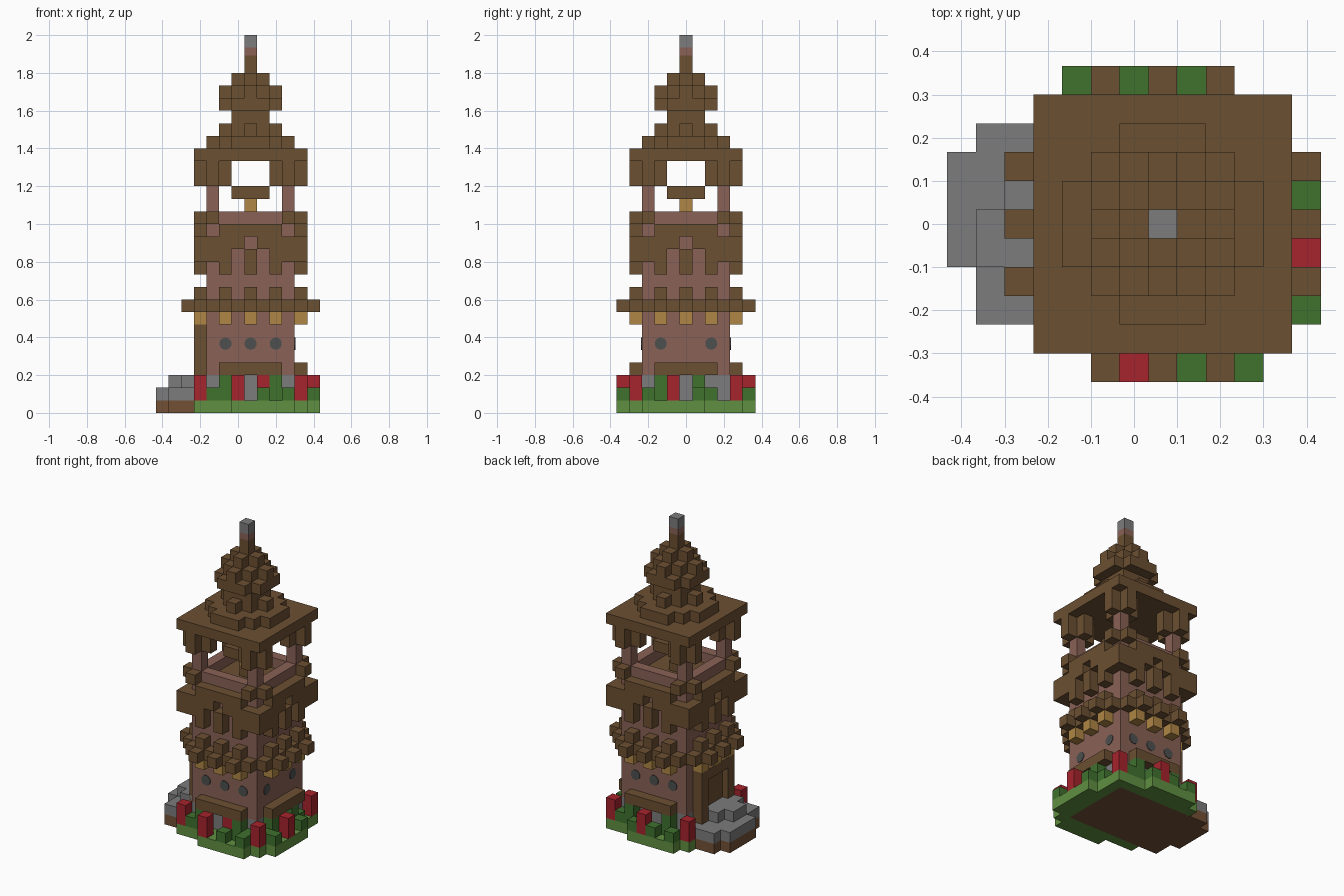
import bpy, bmesh, math
from mathutils import Matrix

cube = bpy.data.objects.get("Cube")
if cube:
    bpy.data.objects.remove(cube)

U = 2 / 30          # size of one block
AXIS = U            # the tower stands one block right of centre


def material(name, rgb):
    m = bpy.data.materials.new(name)
    m.use_nodes = True
    m.diffuse_color = (*rgb, 1)
    m.node_tree.nodes["Principled BSDF"].inputs["Base Color"].default_value = (*rgb, 1)
    return m


WOOD = material("brown wood", (.15, .08, .032))
DIRT = material("dirt", (.17, .08, .035))
BRICK = material("dusty brick", (.25, .12, .092))
STONE = material("grey stone", (.2, .2, .2))
GRASS = material("light grass", (.115, .28, .053))
LEAF = material("dark leaves", (.05, .165, .027))
RED = material("red petals", (.38, .017, .026))
GOLD = material("ochre", (.43, .24, .06))
DARK = material("dark window", (.075, .08, .08))


def finish(name, bm, mat):
    mesh = bpy.data.meshes.new(name)
    bm.to_mesh(mesh)
    bm.free()
    mesh.materials.append(mat)
    ob = bpy.data.objects.new(name, mesh)
    bpy.context.collection.objects.link(ob)
    return ob


def turned(boxes, turns=range(4)):
    """Repeat boxes by quarter turns about the tower axis."""
    out = []
    for t in turns:
        for x0, x1, y0, y1, k0, k1 in boxes:
            for _ in range(t):
                x0, x1, y0, y1 = -y1, -y0, x0, x1
            out.append((x0, x1, y0, y1, k0, k1))
    return out


def blocks(name, mat, boxes):
    """Boxes given by first and last block index on x, y and z."""
    bm = bmesh.new()
    for x0, x1, y0, y1, k0, k1 in boxes:
        size = ((x1 - x0 + 1) * U, (y1 - y0 + 1) * U, (k1 - k0 + 1) * U)
        mid = ((x0 + x1) / 2 * U + AXIS, (y0 + y1) / 2 * U, (k0 + k1 + 1) / 2 * U)
        bmesh.ops.create_cube(bm, size=1, matrix=Matrix.Translation(mid) @ Matrix.Diagonal((*size, 1)))
    return finish(name, bm, mat)


def cells(points, k0, k1):
    return [(x, x, y, y, k0, k1) for x, y in points]


# Ground
blocks("dirt_base", DIRT, [(-6, 3, -3, 3, 0, 0), (-7, -7, -1, 2, 0, 0)])
blocks("grass_border", GRASS, [
    (-4, 4, -4, -4, 0, 0), (-4, 4, 4, 4, 0, 0), (4, 4, -3, 3, 0, 0),
    (-1, 3, -5, -5, 0, 0), (-3, 1, 5, 5, 0, 0), (5, 5, -3, 1, 0, 0)])

# Planting around three sides
blocks("low_bushes", LEAF, cells(
    [(1, -5), (3, -5), (5, 1), (5, -3), (-3, 5), (-1, 5), (1, 5),
     (-3, -4), (3, -4), (4, 2), (4, -3), (3, 4)], 1, 1))
blocks("tall_bushes", LEAF, cells(
    [(-2, -4), (2, -4), (4, -2), (4, 1), (-2, 4), (2, 4)], 1, 2))
blocks("flowers", RED, cells(
    [(-4, -4), (4, -4), (4, 4), (-4, 4), (-1, -5), (5, -1), (0, 5), (1, -4)], 1, 2))

# Stone footing and entrance steps
blocks("stone_footing", STONE, [(-3, 3, -3, 3, 1, 2)])
blocks("entrance_steps", STONE, [
    (-6, -4, -3, 3, 1, 1), (-7, -7, -1, 2, 1, 1),
    (-5, -4, -2, 1, 2, 2), (-6, -6, -1, 0, 2, 2)])

# Tower body with open parapet
blocks("tower_walls", BRICK, turned([(-3, 2, -3, -3, 3, 15)]))
blocks("bell_floor", WOOD, [(-2, 2, -2, 2, 3, 14)])
blocks("corner_pillars", BRICK, turned([(-3, -3, -3, -3, 16, 17)]))

# Door on the step side, sills on the others
blocks("door_frame", WOOD, [(-4, -4, -2, -2, 2, 6), (-4, -4, 2, 2, 2, 6), (-4, -4, -1, 1, 6, 6)])
door = blocks("door", WOOD, [(-4, -4, -1, 1, 3, 5)])
door.location.x = U * 0.6
blocks("window_sills", WOOD, turned([(-2, 2, -4, -4, 3, 3)], range(3)))

# Round windows, three in front and back, two on the right
bm = bmesh.new()
for turn, spots in ((0, (-2, 0, 2)), (1, (-2, 2)), (2, (-2, 0, 2))):
    for s in spots:
        place = (Matrix.Translation((AXIS, 0, 5.5 * U)) @ Matrix.Rotation(turn * math.pi / 2, 4, "Z")
                 @ Matrix.Translation((s * U, -3.5 * U, 0)) @ Matrix.Rotation(math.pi / 2, 4, "X"))
        bmesh.ops.create_cone(bm, cap_ends=True, segments=10, radius1=.033, radius2=.033,
                              depth=.008, matrix=place)
finish("round_windows", bm, DARK)

# Lower cornice on ochre corbels
posts = (-2, 0, 2)
blocks("corbels", GOLD, turned([(s, s, -4, -4, 7, 7) for s in posts]))
blocks("lower_cornice", WOOD, turned(
    [(-3, 3, -4, -4, 8, 8)]
    + [(s, s, -5, -5, 8, 8) for s in posts] + [(s, s, -4, -4, 9, 9) for s in posts]))

# Upper cornice with hanging teeth and stepped gable
blocks("upper_cornice", WOOD, turned([
    (-4, -1, -4, -4, 13, 13), (1, 3, -4, -4, 13, 13), (-4, -2, -4, -4, 12, 12), (2, 3, -4, -4, 12, 12),
    (-2, -2, -4, -4, 11, 11), (2, 2, -4, -4, 11, 11), (0, 0, -4, -4, 11, 12),
    (-2, 2, -4, -4, 14, 14)]))
blocks("parapet_corners", WOOD, turned([(-3, -3, -4, -4, 15, 15), (3, 3, -4, -4, 15, 15)]))

# Bell stand
blocks("bell_foot", WOOD, [(0, 0, 0, 0, 15, 15)])
blocks("bell_post", GOLD, [(0, 0, 0, 0, 16, 16)])
blocks("bell_top", WOOD, [(-1, 1, -1, 1, 17, 17)])

# Roof and its brackets
blocks("roof_brackets", WOOD, turned([
    (-3, -2, -3, -3, 18, 19), (2, 2, -3, -3, 18, 19),
    (-3, -3, -4, -4, 18, 19), (3, 3, -4, -4, 18, 19)]))
blocks("roof_slab", WOOD, [(-4, 4, -4, 4, 20, 20)])

# Stepped spire with a bulb
blocks("spire_base", WOOD, [
    (-3, 3, -1, 1, 21, 21), (-2, 2, -2, 2, 21, 21), (-1, 1, -3, 3, 21, 21),
    (-1, 1, -1, 1, 22, 23), (-2, 2, 0, 0, 22, 22), (0, 0, -2, 2, 22, 22)])
blocks("spire_bulb", WOOD, [
    (-2, 2, -1, 1, 24, 24), (-1, 1, -2, 2, 24, 24),
    (-1, 1, -1, 1, 25, 25), (-2, 2, 0, 0, 25, 25), (0, 0, -2, 2, 25, 25),
    (-1, 1, 0, 0, 26, 26), (0, 0, -1, 1, 26, 26)])

# Finial
blocks("finial_base", WOOD, [(0, 0, 0, 0, 27, 27.4)])
blocks("finial_band", BRICK, [(0, 0, 0, 0, 28.4, 28)])
blocks("finial_tip", STONE, [(0, 0, 0, 0, 29, 29)])
